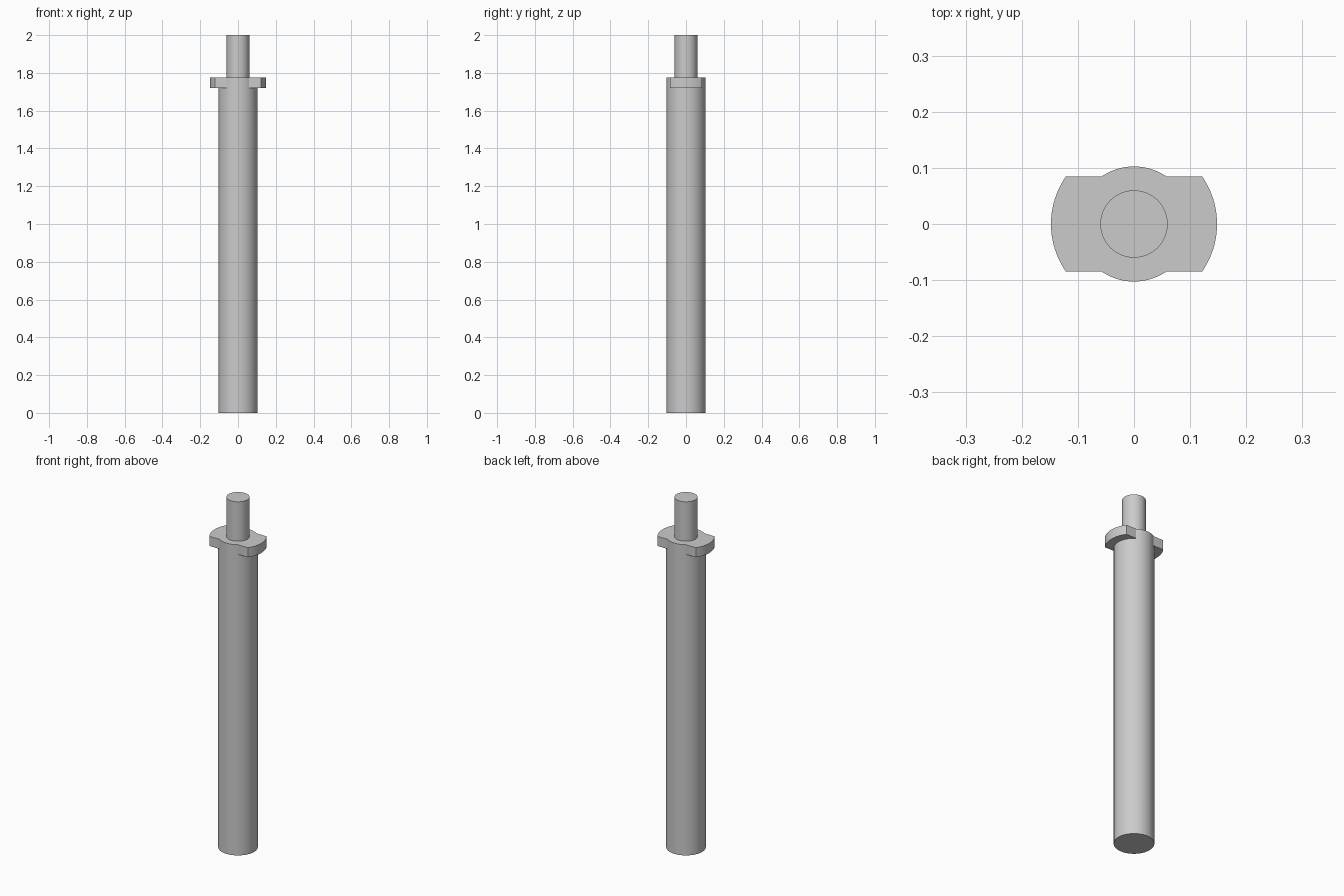
import bpy, bmesh
from math import asin, cos, sin, pi

cube = bpy.data.objects.get("Cube")
if cube:
    bpy.data.objects.remove(cube, do_unlink=True)

BODY_R, WING_R, WING_Y, PIN_R = 0.1025, 0.148, 0.085, 0.06
WING_Z, TOP_Z, END_Z = 1.72, 1.775, 2.0

grey = bpy.data.materials.new("plain_grey")
grey.use_nodes = True
grey.diffuse_color = (0.6, 0.6, 0.6, 1)
grey.node_tree.nodes["Principled BSDF"].inputs["Base Color"].default_value = grey.diffuse_color


def arc(radius, start, end, steps):
    return [(radius * cos(start + (end - start) * i / steps),
             radius * sin(start + (end - start) * i / steps)) for i in range(steps + 1)]


def extrude_up(bm, faces, height):
    """Raise a region of faces and return its new top faces."""
    geom = bmesh.ops.extrude_face_region(bm, geom=faces)["geom"]
    verts = [g for g in geom if isinstance(g, bmesh.types.BMVert)]
    bmesh.ops.translate(bm, verts=verts, vec=(0, 0, height))
    # the old region stays inside the solid unless it is removed
    bmesh.ops.delete(bm, geom=[f for f in faces if f.is_valid], context="FACES_ONLY")
    return [g for g in geom if isinstance(g, bmesh.types.BMFace)]


def finish(bm, name):
    bmesh.ops.recalc_face_normals(bm, faces=bm.faces)
    mesh = bpy.data.meshes.new(name)
    bm.to_mesh(mesh)
    bm.free()
    mesh.materials.append(grey)
    obj = bpy.data.objects.new(name, mesh)
    bpy.context.collection.objects.link(obj)
    bpy.ops.object.select_all(action="DESELECT")
    obj.select_set(True)
    bpy.context.view_layer.objects.active = obj
    bpy.ops.object.shade_smooth_by_angle(angle=pi / 6)
    return obj


# Main shaft: a round rod
bm = bmesh.new()
a, b = asin(WING_Y / BODY_R), asin(WING_Y / WING_R)
sides = 24
ring = (arc(BODY_R, -a, a, sides)[:-1] + arc(BODY_R, a, pi - a, sides)[:-1]
        + arc(BODY_R, pi - a, pi + a, sides)[:-1] + arc(BODY_R, pi + a, 2 * pi - a, sides)[:-1])
base = [bm.verts.new((x, y, 0)) for x, y in ring]
collar = [bm.verts.new((x, y, WING_Z)) for x, y in ring]
bm.faces.new(base[::-1])
for i in range(len(ring)):
    j = (i + 1) % len(ring)
    bm.faces.new((base[i], base[j], collar[j], collar[i]))

# Side wings: flat undersides that start on the shaft's left and right arcs
region = [bm.faces.new(collar)]
undersides = []
for first, turn in ((0, 0), (2 * sides, pi)):
    inner = collar[first:first + sides + 1]
    outer = [bm.verts.new((x, y, WING_Z)) for x, y in arc(WING_R, turn - b, turn + b, sides)]
    undersides.append((inner, outer))
    region.append(bm.faces.new(outer + inner[::-1]))

# Raise shaft and wings together, then rebuild the wing undersides
top = extrude_up(bm, region, TOP_Z - WING_Z)
for inner, outer in undersides:
    bm.faces.new(inner + outer[::-1])
bmesh.ops.dissolve_faces(bm, faces=top)
finish(bm, "shaft_with_side_wings")

# Pin: narrow rod on top of the shaft
bm = bmesh.new()
disc = bm.faces.new([bm.verts.new((x, y, TOP_Z)) for x, y in arc(PIN_R, 0, 2 * pi, 64)[:-1]])
extrude_up(bm, [disc], END_Z - TOP_Z)
finish(bm, "top_pin")
